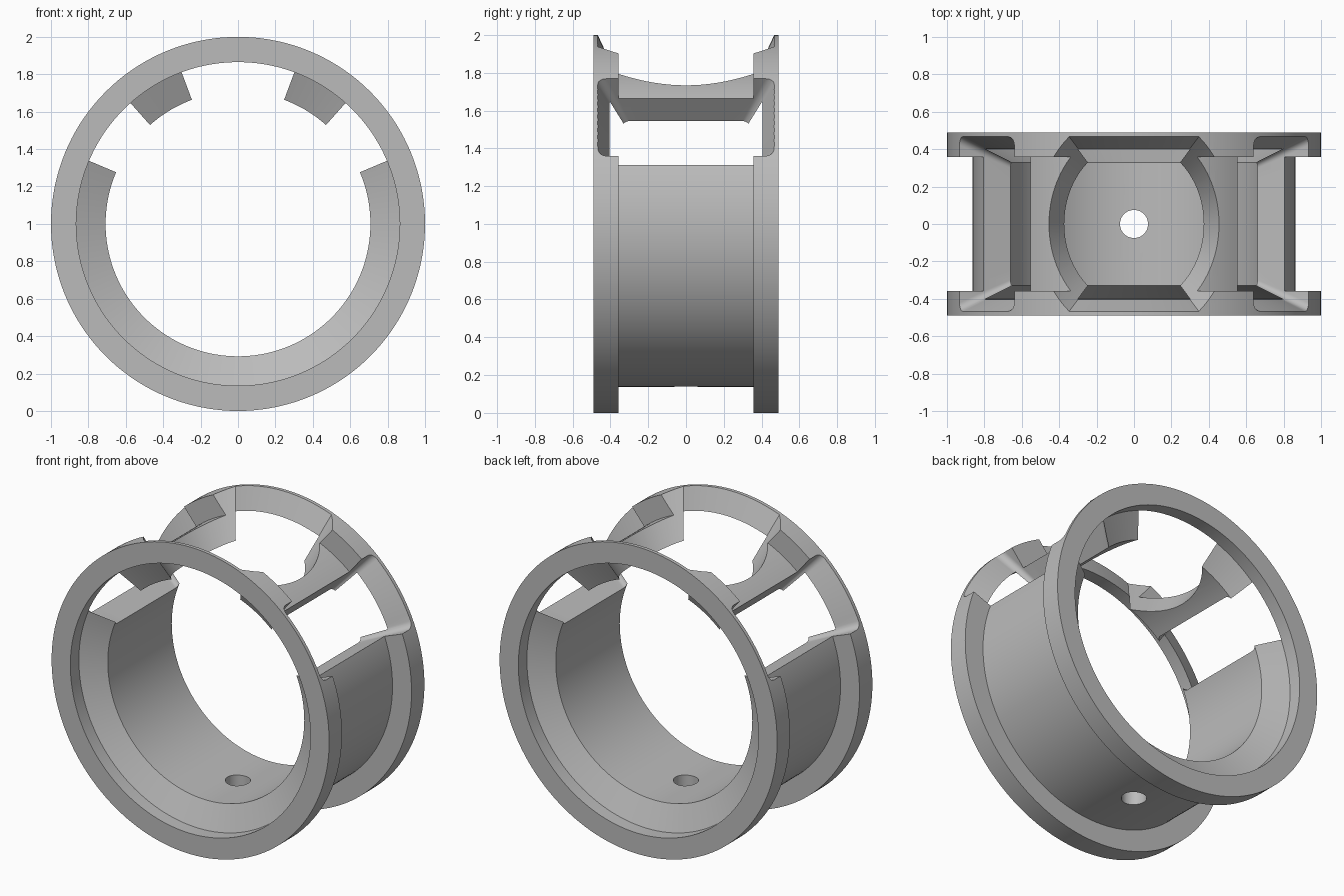
import bpy, bmesh
from math import sin, cos, acos, sqrt, pi, radians
from mathutils import Vector, Matrix

cube = bpy.data.objects.get("Cube")
if cube:
    bpy.data.objects.remove(cube)

CENTRE = Vector((0, 0, 1))
OUTER, MID, INNER = 1.0, 0.865, 0.708     # flange, groove and bore radii
HALF_W, FLANGE_Y = 0.49, 0.358            # half width, inner side of flange
SLOPE = 0.465                             # y / radius of the tapered walls
EDGE = SLOPE + 0.002

grey = bpy.data.materials.new("satin grey")
grey.use_nodes = True
colour = (0.5, 0.5, 0.5, 1)
grey.diffuse_color = colour
grey.node_tree.nodes["Principled BSDF"].inputs["Base Color"].default_value = colour


def make_object(name, bm):
    bmesh.ops.recalc_face_normals(bm, faces=bm.faces)
    mesh = bpy.data.meshes.new(name)
    bm.to_mesh(mesh)
    bm.free()
    mesh.materials.append(grey)
    obj = bpy.data.objects.new(name, mesh)
    bpy.context.collection.objects.link(obj)
    return obj


def lathe(name, profile, steps=144):
    """Revolve a closed (radius, y) profile about the ring axis."""
    bm = bmesh.new()
    rings = []
    for i in range(steps):
        a = 2 * pi * i / steps
        rings.append([bm.verts.new(CENTRE + Vector((r * cos(a), y, r * sin(a))))
                      for r, y in profile])
    n = len(profile)
    for i in range(steps):
        p, q = rings[i], rings[(i + 1) % steps]
        for j in range(n):
            k = (j + 1) % n
            bm.faces.new((p[j], p[k], q[k], q[j]))
    return make_object(name, bm)


def direction(angle, t):
    return Vector((cos(angle), t, sin(angle)))


def radial_cutter(name, outline, mid_angle):
    """Pyramid from the ring centre through an (angle, slope) outline."""
    bm = bmesh.new()
    apex = bm.verts.new(CENTRE)
    cap = bm.verts.new(CENTRE + 1.5 * direction(mid_angle, 0))
    rim = [bm.verts.new(CENTRE + 1.25 * direction(a, t)) for a, t in outline]
    for i, v in enumerate(rim):
        w = rim[(i + 1) % len(rim)]
        bm.faces.new((apex, v, w))
        bm.faces.new((cap, w, v))
    return make_object(name, bm)


def rounded_window(a0, a1, radius=0.045, steps=6, along=10):
    """Rounded rectangle outline in angle and slope."""
    pts = []
    corners = [(a1, EDGE, -1, -1, 0), (a0, EDGE, 1, -1, 1),
               (a0, -EDGE, 1, 1, 2), (a1, -EDGE, -1, 1, 3)]
    for a, t, sa, st, quarter in corners:
        for i in range(steps + 1):
            b = pi / 2 * (quarter + i / steps)
            pts.append((a + radius * (sa + cos(b)), t + radius * (st + sin(b))))
    # subdivide the long straight sides so they follow the ring
    dense = []
    for i, p in enumerate(pts):
        q = pts[(i + 1) % len(pts)]
        n = along if abs(p[0] - q[0]) + abs(p[1] - q[1]) > 0.1 else 1
        dense += [(p[0] + (q[0] - p[0]) * j / n, p[1] + (q[1] - p[1]) * j / n)
                  for j in range(n)]
    return dense


def round_window(k, steps=32, along=16):
    """Circular cone outline, cut off at the tapered flange walls."""
    def half(t):
        return acos(sqrt((1 + t * t) / (1 + k * k)))
    ts = [EDGE * (2 * i / steps - 1) for i in range(steps + 1)]
    h = half(EDGE)
    flat = [h * (1 - 2 * i / along) for i in range(1, along)]
    return ([(pi / 2 + half(t), t) for t in ts]
            + [(pi / 2 + a, EDGE) for a in flat]
            + [(pi / 2 - half(t), t) for t in reversed(ts)]
            + [(pi / 2 - a, -EDGE) for a in flat])


# Flanged ring with a tapered bore
side = [(INNER, SLOPE * INNER), (MID, SLOPE * MID), (MID, HALF_W),
        (OUTER, HALF_W), (OUTER, FLANGE_Y), (MID - 0.002, FLANGE_Y)]
ring = lathe("flanged_ring", side + [(r, -y) for r, y in reversed(side)])

# Window and drain hole cutters
low, high = radians(21.1), radians(50.2)
cutters = [
    radial_cutter("left_window_cutter", rounded_window(low, high), (low + high) / 2),
    radial_cutter("right_window_cutter", rounded_window(pi - high, pi - low),
                  pi - (low + high) / 2),
    radial_cutter("top_window_cutter", round_window(0.62), pi / 2),
]
bm = bmesh.new()
bmesh.ops.create_cone(bm, cap_ends=True, segments=40, radius1=0.075, radius2=0.075,
                      depth=0.6, matrix=Matrix.Translation((0, 0, 0.2)))
cutters.append(make_object("drain_hole_cutter", bm))

bpy.ops.object.select_all(action='DESELECT')
bpy.context.view_layer.objects.active = ring
ring.select_set(True)
for cutter in cutters:
    cutter.hide_render = True
    mod = ring.modifiers.new(cutter.name, 'BOOLEAN')
    mod.operation = 'DIFFERENCE'
    mod.solver = 'EXACT'
    mod.object = cutter
    bpy.ops.object.modifier_apply(modifier=mod.name)
    bpy.data.objects.remove(cutter)

bpy.ops.object.shade_smooth_by_angle(angle=radians(25))
